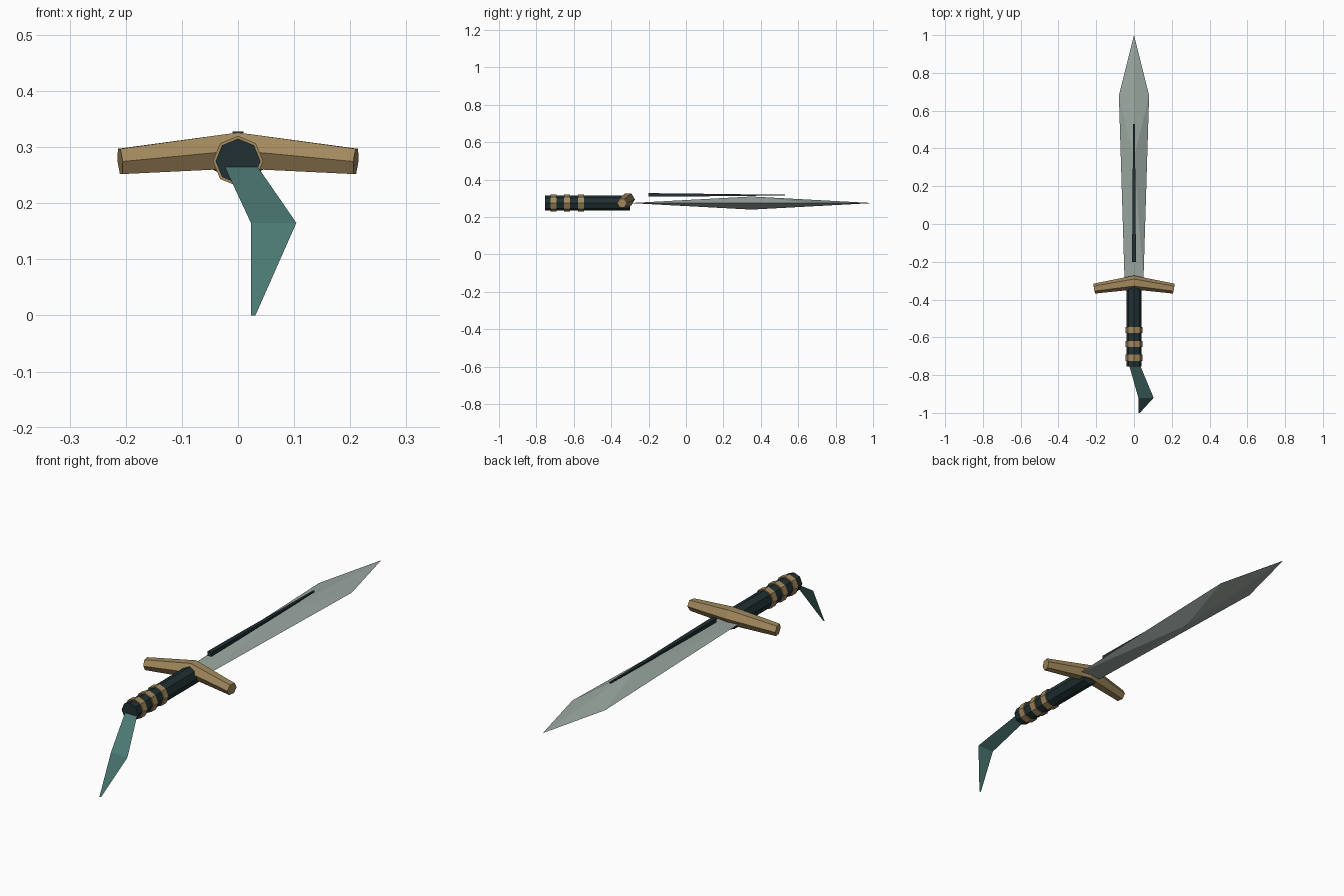
import bpy, bmesh
from math import sin, cos, pi

if "Cube" in bpy.data.objects:
    bpy.data.objects.remove(bpy.data.objects["Cube"])

Z = 0.275  # height of the sword's axis


def material(name, rgb):
    m = bpy.data.materials.new(name)
    m.diffuse_color = (*rgb, 1)
    m.use_nodes = True
    m.node_tree.nodes["Principled BSDF"].inputs["Base Color"].default_value = m.diffuse_color
    return m


STEEL = material("steel", (0.33, 0.39, 0.36))
DARK = material("dark_grip", (0.015, 0.03, 0.032))
BRASS = material("brass", (0.36, 0.25, 0.11))
TEAL = material("teal_cloth", (0.07, 0.19, 0.17))


def build(name, verts, faces, mat, fix_normals=True):
    mesh = bpy.data.meshes.new(name)
    mesh.from_pydata(verts, [], faces)
    if fix_normals:
        bm = bmesh.new()
        bm.from_mesh(mesh)
        bmesh.ops.recalc_face_normals(bm, faces=bm.faces)
        bm.to_mesh(mesh)
        bm.free()
    mesh.materials.append(mat)
    obj = bpy.data.objects.new(name, mesh)
    bpy.context.collection.objects.link(obj)
    return obj


def loft(name, sections, mat):
    """Skin a row of equal-length closed sections and cap both ends."""
    n = len(sections[0])
    verts = [p for s in sections for p in s]
    faces = [(r * n + i, r * n + (i + 1) % n, (r + 1) * n + (i + 1) % n, (r + 1) * n + i)
             for r in range(len(sections) - 1) for i in range(n)]
    faces += [tuple(range(n)), tuple(range(len(verts) - n, len(verts)))]
    return build(name, verts, faces, mat)


def octagon(y, r):
    return [(r * cos(i * pi / 4), y, Z + r * sin(i * pi / 4)) for i in range(8)]


# Blade: flat outline with one raised point on each side
outline = [(-0.05, -0.3), (0.05, -0.3), (0.08, 0.68), (0, 1.0), (-0.08, 0.68)]
verts = [(x, y, Z) for x, y in outline] + [(0, 0.35, Z + 0.035), (0, 0.35, Z - 0.035)]
faces = [(i, (i + 1) % 5, apex) for apex in (5, 6) for i in range(5)]
build("blade", verts, faces, STEEL)

# Dark tapering strip above the blade
strip = [(-0.2, 0.010, 0.309, 0.328), (0.0, 0.009, 0.310, 0.326),
         (0.37, 0.006, 0.314, 0.321), (0.53, 0.004, 0.315, 0.320)]
loft("blade_strip", [[(-w, y, lo), (w, y, lo), (w, y, hi), (-w, y, hi)]
                     for y, w, lo, hi in strip], DARK)

# Grip and its bands
loft("grip", [octagon(-0.755, 0.04), octagon(-0.3, 0.04)], DARK)
for k, y in enumerate((-0.708, -0.635, -0.562)):
    loft(f"grip_band_{k + 1}", [octagon(y - 0.016, 0.045), octagon(y + 0.016, 0.045)], BRASS)


# Crossguard: hexagonal bar bent at the middle
def hexagon(x, y, z, r, side):
    pts = []
    for i in range(6):
        dy, dz = r * cos(i * pi / 3), r * sin(i * pi / 3)
        pts.append((x + side * (0.18 * dy + 0.08 * dz), y + dy, z + dz))
    return pts


loft("crossguard", [hexagon(-0.21, -0.342, 0.2745, 0.026, -1),
                    hexagon(0, -0.31, 0.294, 0.037, 0),
                    hexagon(0.21, -0.342, 0.2745, 0.026, 1)], BRASS)

# Cloth tassel: thin folded ribbon hanging from the grip end
rows = [(-0.025, 0.033, -0.75, 0.268), (0.023, 0.104, -0.92, 0.165), (0.023, 0.031, -1.0, 0.0)]
verts = [(x, y, z) for a, b, y, z in rows for x in (a, b)]
build("tassel", verts, [(0, 2, 3, 1), (2, 4, 5, 3)], TEAL, fix_normals=False)
